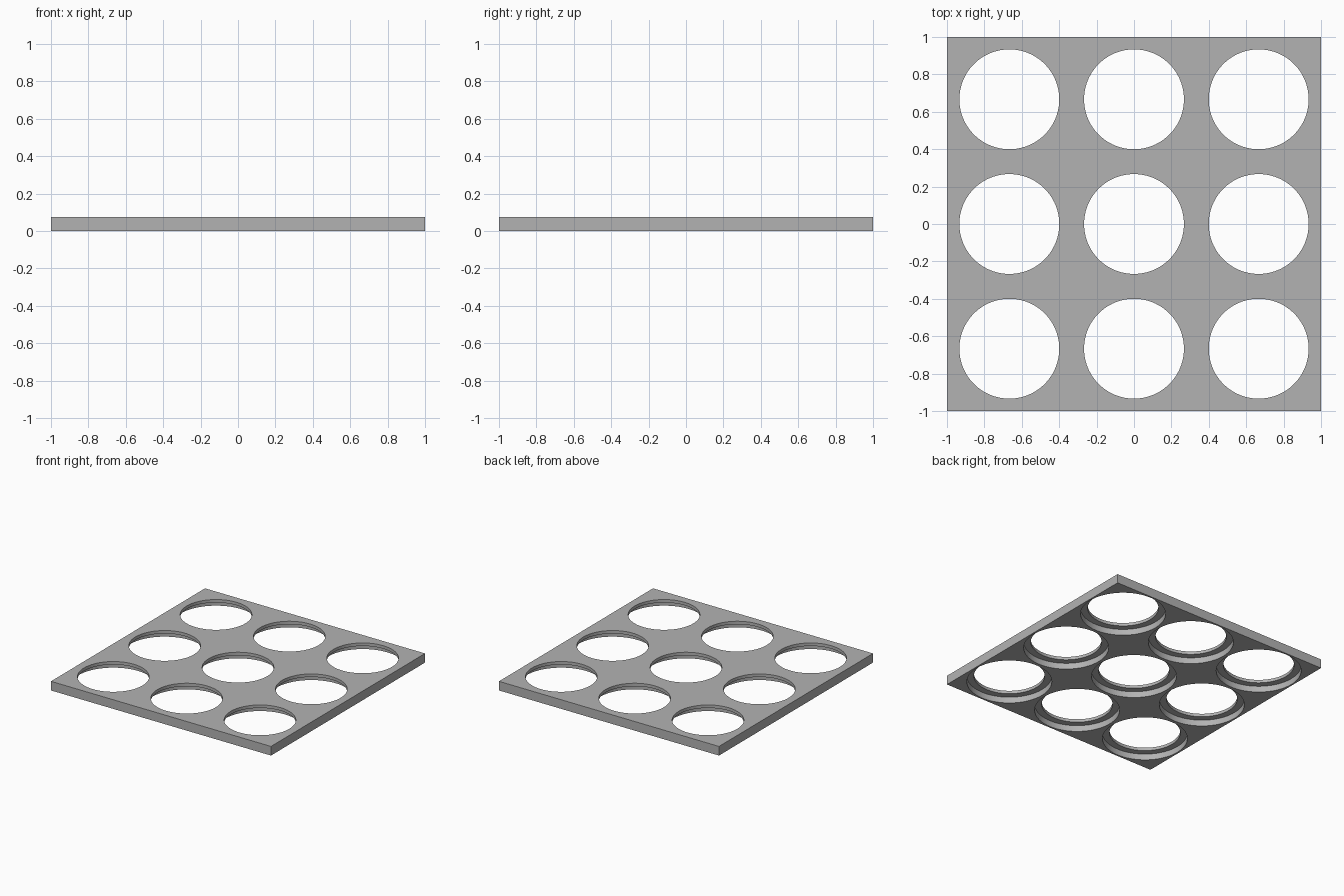
import bpy
import bmesh
from math import cos, sin, tau

SIZE = 2.0
HEIGHT = 0.075
STEP = 0.05          # depth of the wider recess on the underside
HOLE_R = 0.267
RECESS_R = 0.32
PITCH = SIZE / 3
SIDES = 96

if "Cube" in bpy.data.objects:
    bpy.data.objects.remove(bpy.data.objects["Cube"], do_unlink=True)

grey = bpy.data.materials.new("plain_grey")
grey.use_nodes = True
colour = (0.45, 0.45, 0.45, 1)
grey.diffuse_color = colour
grey.node_tree.nodes["Principled BSDF"].inputs["Base Color"].default_value = colour


def make_object(name, bm):
    bmesh.ops.recalc_face_normals(bm, faces=bm.faces)
    mesh = bpy.data.meshes.new(name)
    bm.to_mesh(mesh)
    bm.free()
    mesh.materials.append(grey)
    obj = bpy.data.objects.new(name, mesh)
    bpy.context.collection.objects.link(obj)
    return obj


def add_stepped_plug(bm, cx, cy):
    """Closed turned solid: wide at the bottom, narrow at the top."""
    profile = [(RECESS_R, -0.1), (RECESS_R, STEP), (HOLE_R, STEP), (HOLE_R, HEIGHT + 0.1)]
    rings = [[bm.verts.new((cx + r * cos(tau * i / SIDES), cy + r * sin(tau * i / SIDES), z))
              for i in range(SIDES)] for r, z in profile]
    for low, high in zip(rings, rings[1:]):
        for i in range(SIDES):
            j = (i + 1) % SIDES
            bm.faces.new((low[i], low[j], high[j], high[i]))
    bm.faces.new(rings[0][::-1])
    bm.faces.new(rings[-1])


# Square plate
bm = bmesh.new()
bmesh.ops.create_cube(bm, size=1)
bmesh.ops.scale(bm, vec=(SIZE, SIZE, HEIGHT), verts=bm.verts)
bmesh.ops.translate(bm, vec=(0, 0, HEIGHT / 2), verts=bm.verts)
plate = make_object("holder_plate", bm)

# Three by three grid of stepped hole cutters
bm = bmesh.new()
for col in (-1, 0, 1):
    for row in (-1, 0, 1):
        add_stepped_plug(bm, col * PITCH, row * PITCH)
cutter = make_object("hole_cutter", bm)
cutter.hide_render = True

# Cut the holes, then drop the cutter
cut = plate.modifiers.new("stepped_holes", "BOOLEAN")
cut.operation = "DIFFERENCE"
cut.solver = "EXACT"
cut.object = cutter
bpy.ops.object.select_all(action="DESELECT")
bpy.context.view_layer.objects.active = plate
plate.select_set(True)
bpy.ops.object.modifier_apply(modifier=cut.name)
bpy.data.objects.remove(cutter, do_unlink=True)

# Smooth round walls with crisp rims
bpy.ops.object.shade_smooth_by_angle()
